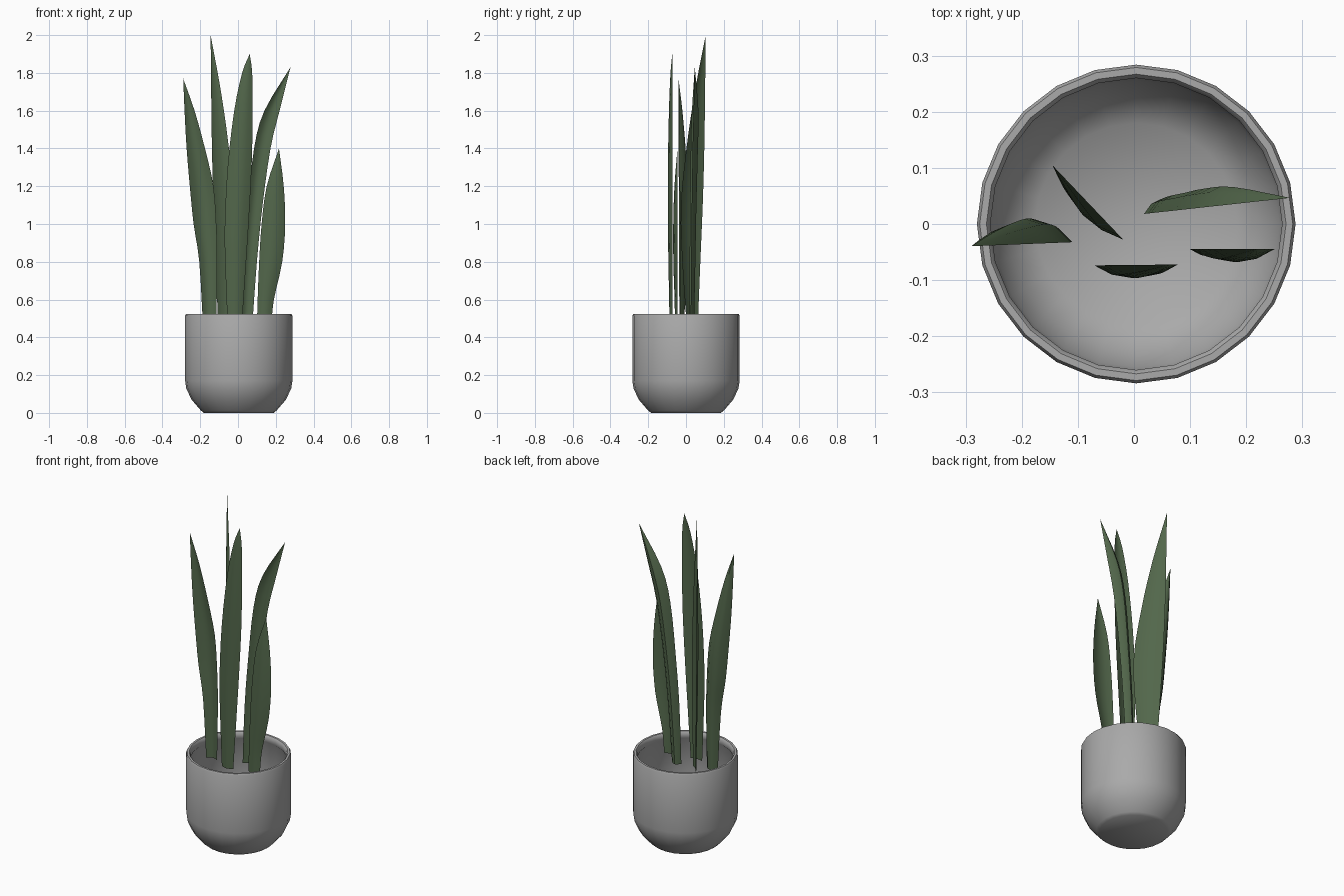
import bpy, bmesh, math
from mathutils import Vector

cube = bpy.data.objects.get("Cube")
if cube:
    bpy.data.objects.remove(cube)


def make_material(name, rgb):
    mat = bpy.data.materials.new(name)
    mat.use_nodes = True
    colour = (*rgb, 1)
    mat.diffuse_color = colour
    mat.node_tree.nodes["Principled BSDF"].inputs["Base Color"].default_value = colour
    return mat


grey = make_material("stone grey", (0.4, 0.4, 0.4))
green = make_material("leaf green", (0.085, 0.135, 0.07))


def finish(bm, name, material, angle):
    """Turn a bmesh into a smooth shaded object."""
    bmesh.ops.remove_doubles(bm, verts=bm.verts, dist=0.0005)
    bmesh.ops.recalc_face_normals(bm, faces=bm.faces)
    mesh = bpy.data.meshes.new(name)
    bm.to_mesh(mesh)
    bm.free()
    mesh.materials.append(material)
    obj = bpy.data.objects.new(name, mesh)
    bpy.context.collection.objects.link(obj)
    bpy.ops.object.select_all(action='DESELECT')
    obj.select_set(True)
    bpy.context.view_layer.objects.active = obj
    bpy.ops.object.shade_smooth_by_angle(angle=math.radians(angle))
    return obj


def loft(bm, rings):
    """Bridge consecutive closed rings of points with quads."""
    rows = [[bm.verts.new(p) for p in ring] for ring in rings]
    n = len(rows[0])
    for low, high in zip(rows, rows[1:]):
        for i in range(n):
            j = (i + 1) % n
            bm.faces.new((low[i], low[j], high[j], high[i]))
    return rows


def build_pot():
    # Outer wall, rounded rim with a small inner lip, then the hollow inside
    profile = [(0.185, 0), (0.2, 0.012), (0.25, 0.07), (0.278, 0.13),
               (0.284, 0.17), (0.284, 0.515), (0.279, 0.524), (0.267, 0.524),
               (0.26, 0.515), (0.26, 0.485), (0.264, 0.48), (0.264, 0.17),
               (0.255, 0.13), (0.23, 0.08), (0.18, 0.03)]
    sides = 24
    bm = bmesh.new()
    rings = []
    for r, z in profile:
        angles = [math.tau * i / sides for i in range(sides)]
        rings.append([(r * math.cos(a) + 0.004, r * math.sin(a), z) for a in angles])
    rows = loft(bm, rings)
    bm.faces.new(rows[0])
    bm.faces.new(rows[-1])
    finish(bm, "pot", grey, 50)


def spline(rows, steps=3):
    """Catmull-Rom interpolation through the rows."""
    pts = [Vector(r) for r in rows]
    pts = [pts[0] * 2 - pts[1]] + pts + [pts[-1] * 2 - pts[-2]]
    out = []
    for a, b, c, d in zip(pts, pts[1:], pts[2:], pts[3:]):
        for k in range(steps):
            t = k / steps
            out.append(b + (c - a) * t / 2 + (a * 2 - b * 5 + c * 4 - d) * t**2 / 2
                       + (b * 3 - a - c * 3 + d) * t**3 / 2)
    return out + [pts[-2]]


def build_leaf(name, y0, slope, bulge, rows):
    """Rows hold height, left edge x, right edge x; the edges lie in an upright plane."""
    normal = Vector((-slope, 1, 0)).normalized()
    across = [-1, -0.5, 0, 0.5, 1]
    section = [(t, 1) for t in across] + [(t, 0.65) for t in across[3:0:-1]]
    rings = []
    for z, left, right in spline(rows):
        half = (right - left) / 2
        ring = []
        for t, side in section:
            x = (left + right) / 2 + t * half
            depth = bulge * side * half * 2 * (1 - t * t)
            ring.append(Vector((x, y0 + slope * x, z)) + normal * depth)
        rings.append(ring)
    bm = bmesh.new()
    bm.faces.new(loft(bm, rings)[0])
    finish(bm, name, green, 40)


build_pot()

build_leaf("leaf_outer_right", -0.028, 0.04, 0.36, [
    (0.455, -0.185, -0.115), (0.8, -0.205, -0.11), (1.0, -0.235, -0.115),
    (1.2, -0.255, -0.13), (1.4, -0.272, -0.175), (1.6, -0.283, -0.23),
    (1.77, -0.29, -0.29)])
build_leaf("leaf_tallest", -0.048, -1.05, -0.2, [
    (0.455, -0.105, -0.05), (0.8, -0.118, -0.027), (1.1, -0.13, -0.02),
    (1.4, -0.138, -0.048), (1.7, -0.142, -0.09), (2.0, -0.145, -0.145)])
build_leaf("leaf_front", -0.073, 0.01, -0.18, [
    (0.455, -0.055, 0.02), (0.8, -0.068, 0.043), (1.0, -0.07, 0.056),
    (1.3, -0.055, 0.072), (1.6, -0.02, 0.078), (1.8, 0.022, 0.075),
    (1.9, 0.062, 0.062)])
build_leaf("leaf_back", 0.016, 0.11, 0.38, [
    (0.455, 0.018, 0.075), (0.8, 0.03, 0.1), (1.1, 0.053, 0.13),
    (1.4, 0.085, 0.172), (1.6, 0.14, 0.22), (1.83, 0.278, 0.278)])
build_leaf("leaf_short", -0.045, 0, -0.18, [
    (0.455, 0.1, 0.175), (0.6, 0.104, 0.19), (0.8, 0.112, 0.234),
    (1.0, 0.125, 0.25), (1.2, 0.152, 0.242), (1.4, 0.217, 0.217)])
